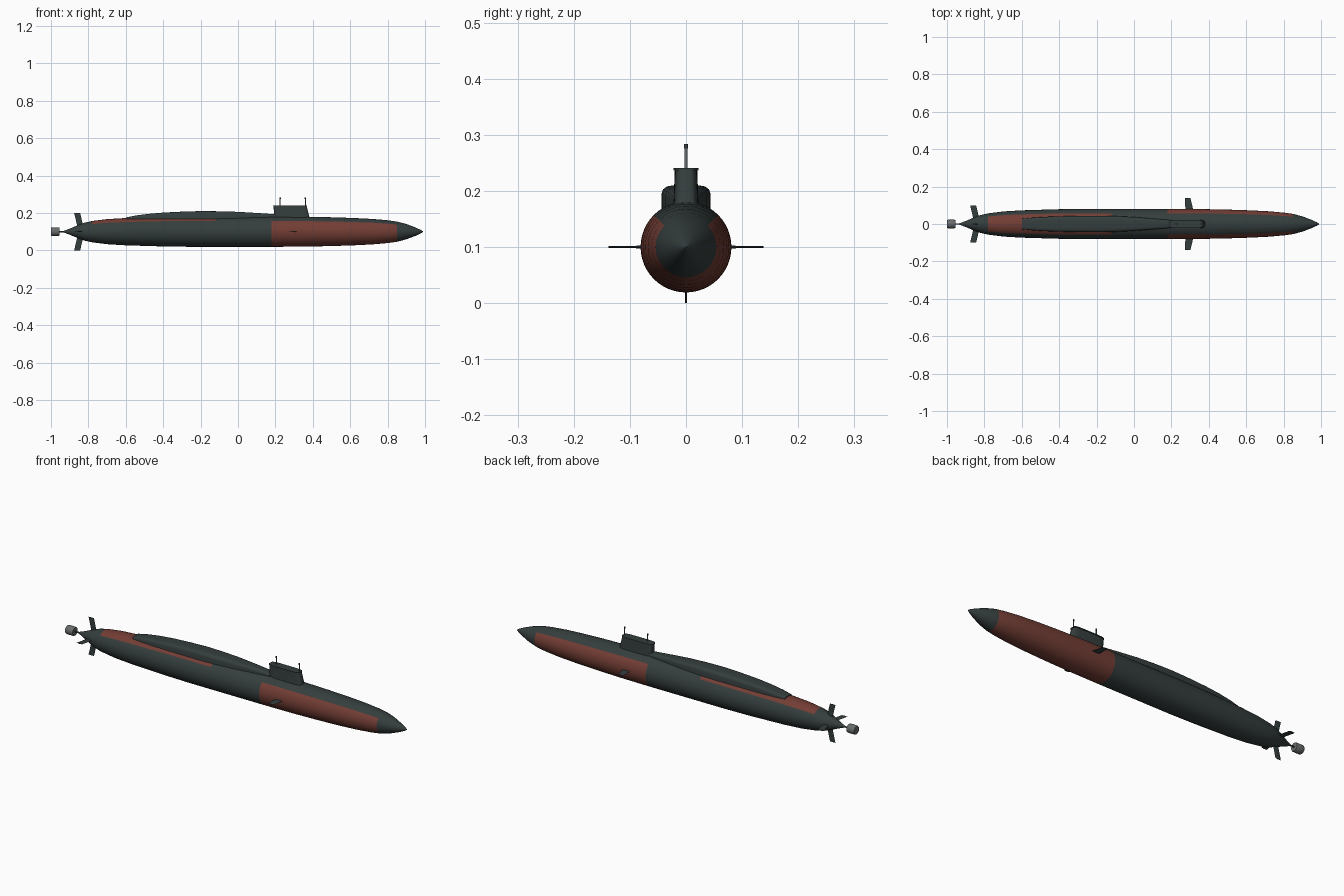
import bpy, bmesh, math
from mathutils import Vector

cube = bpy.data.objects.get("Cube")
if cube:
    bpy.data.objects.remove(cube, do_unlink=True)

AXIS_Z = 0.1  # height of the hull centreline


def make_material(name, colour):
    m = bpy.data.materials.new(name)
    m.use_nodes = True
    m.diffuse_color = (*colour, 1)
    bsdf = m.node_tree.nodes["Principled BSDF"]
    bsdf.inputs["Base Color"].default_value = (*colour, 1)
    bsdf.inputs["Roughness"].default_value = 0.7
    return m


dark = make_material("dark_green_grey", (0.035, 0.048, 0.047))
red = make_material("dull_red", (0.17, 0.047, 0.035))
grey = make_material("mid_grey", (0.14, 0.15, 0.15))


def loft(name, rings, materials, angle=35, rule=None):
    """Skin closed rings of points, cap both ends and shade."""
    bm = bmesh.new()
    loops = [[bm.verts.new(p) for p in ring] for ring in rings]
    n = len(loops[0])
    for a, b in zip(loops, loops[1:]):
        for i in range(n):
            j = (i + 1) % n
            bm.faces.new((a[i], a[j], b[j], b[i]))
    bm.faces.new(loops[0])
    bm.faces.new(loops[-1])
    bmesh.ops.recalc_face_normals(bm, faces=bm.faces)
    if rule:
        for f in bm.faces:
            f.material_index = rule(f.calc_center_median())
    mesh = bpy.data.meshes.new(name)
    bm.to_mesh(mesh)
    bm.free()
    for m in materials:
        mesh.materials.append(m)
    ob = bpy.data.objects.new(name, mesh)
    bpy.context.collection.objects.link(ob)
    bpy.ops.object.select_all(action="DESELECT")
    ob.select_set(True)
    bpy.context.view_layer.objects.active = ob
    bpy.ops.object.shade_smooth_by_angle(angle=math.radians(angle))
    return ob


def turned_x(name, profile, materials, segments=48, rule=None, angle=35):
    """Body of revolution about the hull centreline."""
    turns = [2 * math.pi * i / segments for i in range(segments)]
    rings = [[(x, r * math.cos(t), AXIS_Z + r * math.sin(t)) for t in turns]
             for x, r in profile]
    return loft(name, rings, materials, angle, rule)


# Hull with red forward flanks and a red after deck
def hull_colour(c):
    elevation = math.atan2(c.z - AXIS_Z, abs(c.y))
    upper = elevation > math.pi / 4
    if 0.18 < c.x < 0.85 and not upper:
        return 1
    if -0.78 < c.x < -0.12 and upper:
        return 1
    return 0


hull_profile = [(-0.935, 0.003), (-0.9, 0.016), (-0.86, 0.033), (-0.82, 0.048),
                (-0.78, 0.057), (-0.7, 0.067), (-0.6, 0.073), (-0.4, 0.079),
                (-0.25, 0.081), (-0.12, 0.081), (0.18, 0.081), (0.35, 0.08),
                (0.5, 0.077), (0.62, 0.073), (0.72, 0.068), (0.8, 0.061),
                (0.85, 0.054), (0.9, 0.041), (0.95, 0.022), (0.98, 0.008),
                (0.99, 0.001)]
turned_x("hull", hull_profile, [dark, red], rule=hull_colour)

# Raised casing behind the sail: x, half width, top height
casing = [(-0.6, 0.028, 0.176), (-0.55, 0.033, 0.186), (-0.48, 0.038, 0.195),
          (-0.4, 0.041, 0.202), (-0.3, 0.043, 0.207), (-0.2, 0.044, 0.21),
          (-0.1, 0.042, 0.209), (0, 0.037, 0.206), (0.1, 0.029, 0.2),
          (0.2, 0.021, 0.193)]
rings = []
for x, w, top in casing:
    h = top - 0.155
    half = [(w, 0.155), (w, top - 0.3 * h), (0.93 * w, top - 0.13 * h),
            (0.78 * w, top - 0.04 * h), (0.5 * w, top)]
    rings.append([(x, y, z) for y, z in half]
                 + [(x, -y, z) for y, z in reversed(half)])
loft("missile_casing", rings, [dark], angle=50)


# Sail
def sail_ring(z, back, front, width, n=32):
    mid, reach = (back + front) / 2, (front - back) / 2
    ring = []
    for i in range(n):
        t = 2 * math.pi * i / n
        c, s = math.cos(t), math.sin(t)
        ring.append((mid + reach * math.copysign(abs(c) ** 0.35, c),
                     width * math.copysign(abs(s) ** 0.5, s), z))
    return ring


loft("sail", [sail_ring(0.16, 0.193, 0.385, 0.024),
              sail_ring(0.185, 0.193, 0.38, 0.022),
              sail_ring(0.237, 0.19, 0.367, 0.02)], [dark])
loft("sail_roof", [sail_ring(0.236, 0.188, 0.369, 0.0225),
                   sail_ring(0.241, 0.188, 0.369, 0.0225)], [dark])


# Masts with thicker heads
def post(name, x, r, z0, z1, n=12):
    turns = [2 * math.pi * i / n for i in range(n)]
    loft(name, [[(x + r * math.cos(t), r * math.sin(t), z) for t in turns]
                for z in (z0, z1)], [grey if "head" not in name else dark])


for label, x in (("aft", 0.225), ("fore", 0.36)):
    post(label + "_mast", x, 0.0025, 0.23, 0.28)
    post(label + "_mast_head", x, 0.004, 0.276, 0.284)


# Fins: tapered plates pointing away from the centreline
def fin(name, x, turn, root, tip, root_x, tip_x, thick):
    out = Vector((0, math.cos(turn), math.sin(turn)))
    side = Vector((0, -math.sin(turn), math.cos(turn)))
    base = Vector((x, 0, AXIS_Z))
    rings = []
    for reach, (a, b), t in ((root, root_x, thick), (tip, tip_x, thick * 0.6)):
        mid = (a + b) / 2
        rings.append([base + out * reach + Vector((dx, 0, 0)) + side * s
                      for dx, s in ((a, 0), (mid, t / 2), (b, 0), (mid, -t / 2))])
    loft(name, rings, [dark], angle=20)


for label, turn in (("left", 0), ("right", math.pi)):
    fin(label + "_bow_plane", 0.29, turn, 0.07, 0.138,
        (-0.015, 0.028), (-0.018, 0.012), 0.005)
for i, label in enumerate(("left", "upper", "right", "lower")):
    fin(label + "_stern_fin", -0.85, i * math.pi / 2, 0.015, 0.1,
        (-0.006, 0.026), (-0.026, 0.006), 0.006)

# Propeller shaft and shrouded propulsor
turned_x("propeller_shaft", [(-0.97, 0.004), (-0.92, 0.004)], [dark], 12)
turned_x("propulsor", [(-1, 0.021), (-0.995, 0.023), (-0.96, 0.023),
                       (-0.955, 0.021)], [grey], 24)
